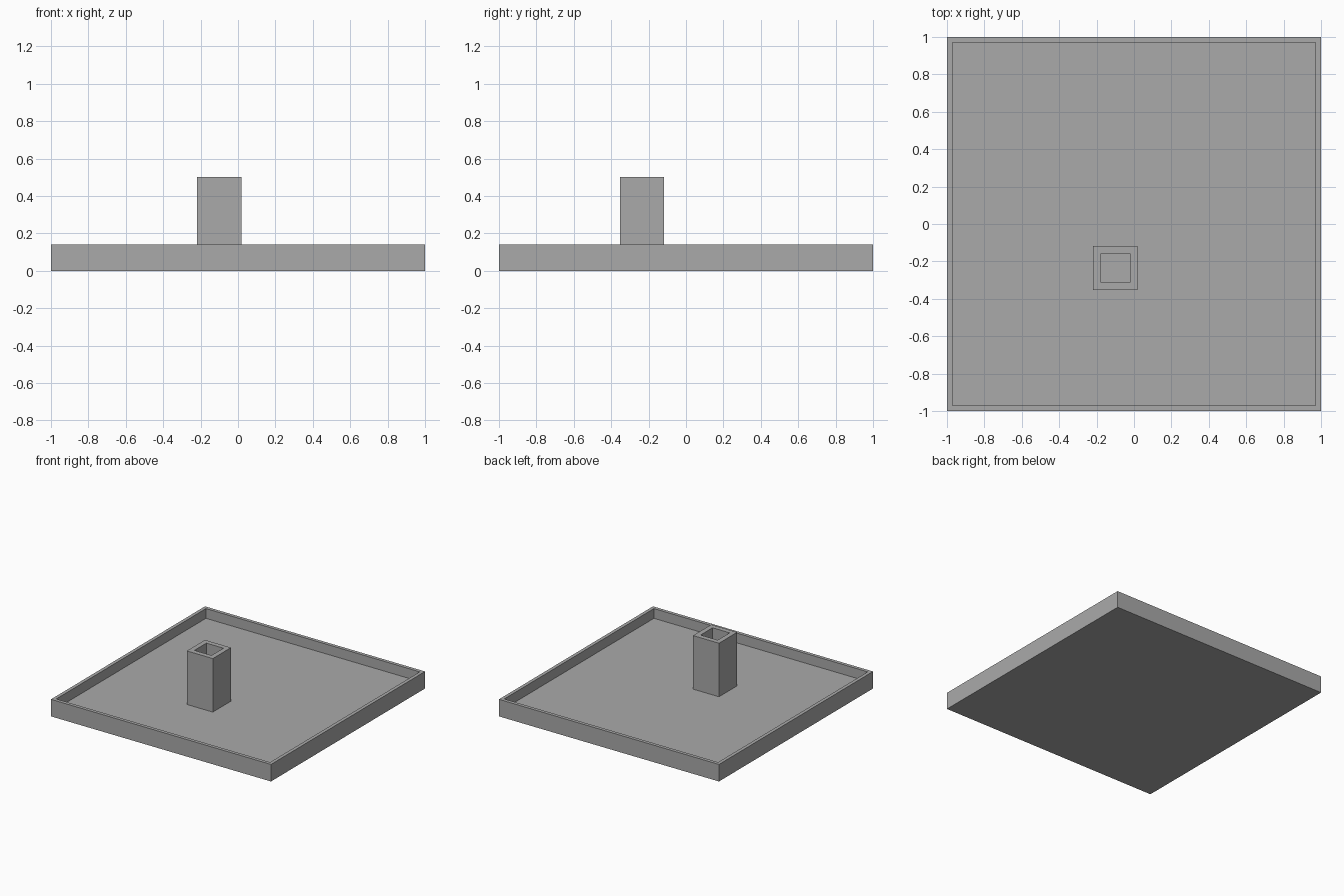
import bpy
import bmesh

cube = bpy.data.objects.get("Cube")
if cube:
    bpy.data.objects.remove(cube, do_unlink=True)

GREY = (0.4, 0.4, 0.4, 1)
material = bpy.data.materials.new("plain grey")
material.use_nodes = True
material.diffuse_color = GREY
material.node_tree.nodes["Principled BSDF"].inputs["Base Color"].default_value = GREY


def hollow_box(name, center, size, bottom, top, wall, floor):
    """Square box, open at the top, with a recess sunk down to the floor height."""
    bm = bmesh.new()
    bmesh.ops.create_cube(bm, size=1)
    for v in bm.verts:
        v.co.x = center[0] + v.co.x * size
        v.co.y = center[1] + v.co.y * size
        v.co.z = top if v.co.z > 0 else bottom
    bm.normal_update()
    lid = max(bm.faces, key=lambda f: f.normal.z)
    # Inset the rim, then sink the middle with upright inner walls
    bmesh.ops.inset_individual(bm, faces=[lid], thickness=wall)
    sunk = bmesh.ops.extrude_discrete_faces(bm, faces=[lid])["faces"][0]
    for v in sunk.verts:
        v.co.z = floor
    bmesh.ops.recalc_face_normals(bm, faces=bm.faces)
    mesh = bpy.data.meshes.new(name)
    bm.to_mesh(mesh)
    bm.free()
    mesh.materials.append(material)
    obj = bpy.data.objects.new(name, mesh)
    bpy.context.collection.objects.link(obj)
    return obj


FLOOR = 0.06

# Wide shallow tray with a low rim
hollow_box("tray", (0, 0), 2.0, 0, 0.14, 0.04, FLOOR)

# Hollow square post standing off-centre on the tray floor
hollow_box("post", (-0.1, -0.235), 0.236, FLOOR, 0.5, 0.057, FLOOR + 0.002)
